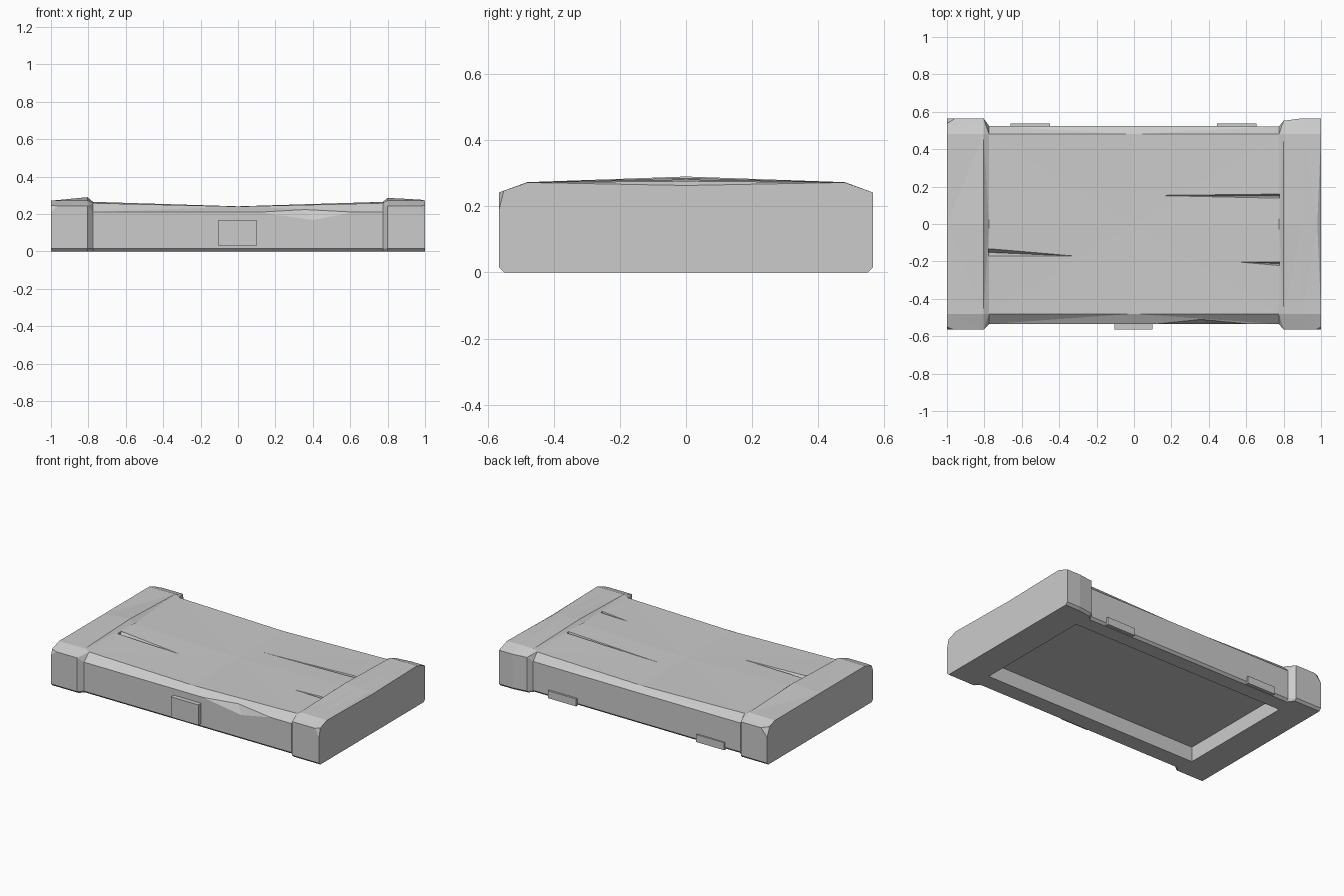
import bpy, bmesh

if "Cube" in bpy.data.objects:
    bpy.data.objects.remove(bpy.data.objects["Cube"])


def add_mesh(name, bm):
    bmesh.ops.recalc_face_normals(bm, faces=bm.faces)
    me = bpy.data.meshes.new(name)
    bm.to_mesh(me)
    bm.free()
    ob = bpy.data.objects.new(name, me)
    bpy.context.collection.objects.link(ob)
    return ob


def hull(name, pts):
    bm = bmesh.new()
    for p in pts:
        bm.verts.new(p)
    bmesh.ops.convex_hull(bm, input=bm.verts)
    return add_mesh(name, bm)


def box(name, x0, x1, y0, y1, z0, z1):
    return hull(name, [(x, y, z) for x in (x0, x1) for y in (y0, y1) for z in (z0, z1)])


def profile(front, back, side, shoulder, crown):
    # cross-section in y, z, starting bottom front
    return [(-front + .015, 0), (-front, .015), (-front, side), (-.48, shoulder), (0, crown),
            (.48, shoulder), (back, side), (back, .015), (back - .015, 0)]


# lid shell: raised end bands with a sagging panel between them
stations = [
    (-1.0, (.565, .565, .242, .271, .271)),
    (-.805, (.565, .565, .242, .273, .290)),
    (-.775, (.535, .525, .210, .258, .265)),
    (0.0, (.535, .525, .210, .240, .241)),
    (.775, (.535, .522, .210, .258, .265)),
    (.80, (.565, .552, .242, .273, .286)),
    (.90, (.565, .565, .242, .273, .281)),
    (.98, (.565, .565, .242, .272, .276)),
    (1.0, (.565, .565, .242, .272, .263)),
]
bm = bmesh.new()
rings = [[bm.verts.new((x, y, z)) for y, z in profile(*p)] for x, p in stations]
for a, b in zip(rings, rings[1:]):
    for i in range(len(a)):
        j = (i + 1) % len(a)
        bm.faces.new((a[i], a[j], b[j], b[i]))
bm.faces.new(rings[0])
bm.faces.new(rings[-1])
bmesh.ops.triangulate(bm, faces=[f for f in bm.faces if len(f.verts) == 4])
lid = add_mesh("lid_shell", bm)

# hollow underside
cutters = [box("recess_cutter", -.8, .8, -.41, .41, -.1, .1)]

# tapering cracks running in from the end bands
for x0, ya, yb, xt, yt in [(.778, .138, .160, .05, .153),
                           (-.778, -.172, -.132, -.28, -.173),
                           (.778, -.222, -.202, .55, -.203)]:
    zt = .2415 + .022 * abs(xt) / .775
    pts = [(x0, (ya + yb) / 2, .23)]
    for up in (0, .02):
        pts += [(x0, ya, .262 + up), (x0, yb, .262 + up), (xt, yt, zt + up)]
    cutters.append(hull("crack_cutter", pts))

# chip in the front edge and chipped corners
cutters.append(hull("edge_chip_cutter", [(.1, -.536, .21), (.63, -.536, .21), (.36, -.51, .2236),
                                         (.4, -.536, .165), (.38, -.6, .26)]))
for sx, sy, dx, dy, z in [(1, -1, .03, .015, .19), (-1, -1, .04, .015, .21), (-1, 1, .045, .03, .19)]:
    cutters.append(hull("corner_chip_cutter", [
        (sx, sy * .565, z), (sx * (1 - dx), sy * .565, .243),
        (sx, sy * (.565 - dy), .25), (sx * 1.02, sy * .585, .29)]))

for c in cutters:
    c.hide_render = True
    c.hide_set(True)
    m = lid.modifiers.new("cut", 'BOOLEAN')
    m.operation = 'DIFFERENCE'
    m.solver = 'EXACT'
    m.object = c

# bake the cuts and drop the cutters
dg = bpy.context.evaluated_depsgraph_get()
baked = bpy.data.meshes.new_from_object(lid.evaluated_get(dg))
lid.modifiers.clear()
lid.data = baked
for c in cutters:
    bpy.data.objects.remove(c)

# front latch plate and rear hinge plates
box("front_latch", -.105, .10, -.565, -.53, .03, .167)
for name, x in (("left_hinge", -.555), ("right_hinge", .55)):
    box(name, x - .105, x + .105, .515, .536, 0, .05)
